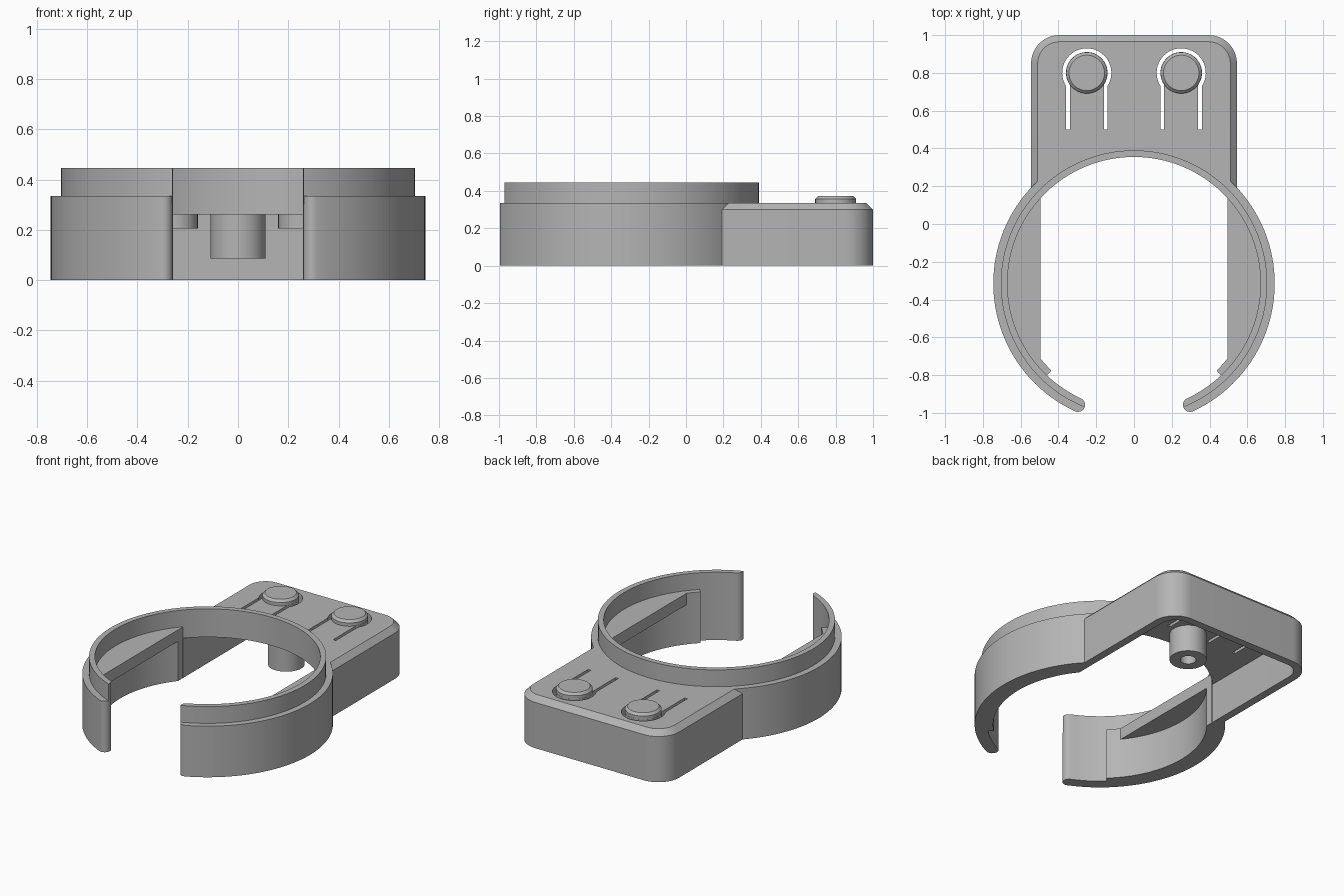
import bpy, bmesh
from math import sin, cos, pi, radians, hypot, atan2

cube = bpy.data.objects.get("Cube")
if cube:
    bpy.data.objects.remove(cube)

grey = bpy.data.materials.new("plain grey")
grey.use_nodes = True
grey.diffuse_color = (0.46, 0.46, 0.46, 1)
grey.node_tree.nodes["Principled BSDF"].inputs["Base Color"].default_value = (0.46, 0.46, 0.46, 1)

CY = -0.315                      # ring centre
R_IN, R_TOP, R_OUT = 0.67, 0.705, 0.745
TOP, UNDER, RIM = 0.335, 0.26, 0.445
WALL = 0.494                     # half width of the hollow


def arc(r, a0, a1, n, cx=0, cy=0):
    """Points on a circle between two angles in degrees."""
    steps = [radians(a0 + (a1 - a0) * i / n) for i in range(n + 1)]
    return [(cx + r * cos(a), cy + r * sin(a)) for a in steps]


def loft(name, layers):
    """Solid through stacked (outline, z) layers."""
    bm = bmesh.new()
    loops = [[bm.verts.new((x, y, z)) for x, y in pts] for pts, z in layers]
    bm.faces.new(loops[0])
    bm.faces.new(loops[-1])
    n = len(loops[0])
    for a, b in zip(loops, loops[1:]):
        for i in range(n):
            j = (i + 1) % n
            bm.faces.new((a[i], a[j], b[j], b[i]))
    return finish(name, bm)


def lathe(name, profile, x, y, n=48):
    """Closed (radius, z) profile turned about a vertical axis."""
    bm = bmesh.new()
    vs = [bm.verts.new((r, 0, z)) for r, z in profile]
    es = [bm.edges.new((vs[i], vs[(i + 1) % len(vs)])) for i in range(len(vs))]
    bmesh.ops.spin(bm, geom=vs + es, axis=(0, 0, 1), cent=(0, 0, 0), angle=2 * pi, steps=n)
    bmesh.ops.remove_doubles(bm, verts=bm.verts, dist=0.0001)
    bmesh.ops.dissolve_degenerate(bm, edges=bm.edges, dist=0.0001)
    bmesh.ops.translate(bm, verts=bm.verts, vec=(x, y, 0))
    return finish(name, bm)


def finish(name, bm):
    bmesh.ops.recalc_face_normals(bm, faces=bm.faces)
    mesh = bpy.data.meshes.new(name)
    bm.to_mesh(mesh)
    bm.free()
    mesh.materials.append(grey)
    ob = bpy.data.objects.new(name, mesh)
    bpy.context.collection.objects.link(ob)
    return ob


def combine(ob, other, op):
    """Apply a boolean and drop the helper."""
    other.hide_render = True
    mod = ob.modifiers.new("cut", 'BOOLEAN')
    mod.operation, mod.object, mod.solver = op, other, 'EXACT'
    bpy.context.view_layer.objects.active = ob
    bpy.ops.object.modifier_apply(modifier=mod.name)
    bpy.data.objects.remove(other)


def smooth(ob):
    bpy.ops.object.select_all(action='DESELECT')
    ob.select_set(True)
    bpy.context.view_layer.objects.active = ob
    bpy.ops.object.shade_smooth_by_angle(angle=radians(25))


def housing(w, y0, y1, r):
    """Rectangle with its two back corners rounded."""
    return ([(-w, y0), (w, y0)] + arc(r, 0, 90, 12, w - r, y1 - r)
            + arc(r, 90, 180, 12, -w + r, y1 - r))


def open_ring(limit):
    """C-shaped band with round tips, trimmed to an outer radius."""
    a0, a1 = -65.2, 245.2
    mid, half = (R_IN + R_OUT) / 2, (R_OUT - R_IN) / 2

    def tip(a, start):
        c = radians(a)
        return arc(half, start, start + 180, 12, mid * cos(c), mid * sin(c))[1:-1]
    pts = (arc(R_OUT, a0, a1, 110) + tip(a1, a1)
           + arc(R_IN, a1, a0, 110) + tip(a0, a0 + 180))
    out = []
    for x, y in pts:
        k = min(1, limit / hypot(x, y))
        out.append((x * k, y * k + CY))
    return out


# Housing with chamfered top, opened where the ring sits
body = loft("holder_body", [(housing(0.545, 0.1, 1, 0.15), 0),
                            (housing(0.545, 0.1, 1, 0.15), 0.30),
                            (housing(0.51, 0.1, 0.965, 0.115), TOP)])
bore = arc(0.70, 0, 360, 96, 0, CY)[:-1]
combine(body, loft("bore", [(bore, -0.1), (bore, 0.6)]), 'DIFFERENCE')

# Wide lower band and narrow upper rim
combine(body, loft("lower_ring", [(open_ring(R_OUT), 0), (open_ring(R_OUT), TOP)]), 'UNION')
combine(body, loft("upper_ring", [(open_ring(R_TOP), 0.3), (open_ring(R_TOP), RIM)]), 'UNION')

# Thickened inner sides and the ledges on them
for side in (1, -1):
    pad = arc(0.635, -46.5, 42, 32) + arc(0.69, 42, -46.5, 32)
    pad = [(side * x, y + CY) for x, y in pad]
    combine(body, loft("side_pad", [(pad, 0), (pad, TOP)]), 'UNION')
    ledge = [(side * x, y + CY) for x, y in arc(0.695, -44.6, 44.6, 32)]
    combine(body, loft("ledge", [(ledge, UNDER), (ledge, TOP)]), 'UNION')

# Hollow underside, and clear space between the ledges
hollow = housing(WALL, -0.3, 0.95, 0.1)
combine(body, loft("hollow", [(hollow, -0.1), (hollow, UNDER)]), 'DIFFERENCE')
gap = [(-WALL, -0.3), (WALL, -0.3), (WALL, 0.13), (-WALL, 0.13)]
combine(body, loft("gap", [(gap, -0.2), (gap, 0.6)]), 'DIFFERENCE')

# Keyhole slots that free the two button tongues
BX, BY = 0.25, 0.80
for x in (-BX, BX):
    ao = 180 / pi * atan2(-0.069, 0.11)
    ai = 180 / pi * atan2(-0.063, 0.09)
    slot = ([(x + 0.11, BY - 0.3)] + arc(0.13, ao, 180 - ao, 40, x, BY)
            + [(x - 0.11, BY - 0.3), (x - 0.09, BY - 0.3)]
            + arc(0.11, 180 - ai, ai, 40, x, BY) + [(x + 0.09, BY - 0.3)])
    combine(body, loft("slot", [(slot, 0.2), (slot, 0.5)]), 'DIFFERENCE')
smooth(body)

# Buttons with pins below
for name, x in (("left_button", BX), ("right_button", -BX)):
    smooth(lathe(name, [(0, 0.205), (0.09, 0.205), (0.09, 0.32), (0.109, 0.32),
                        (0.109, 0.357), (0.094, 0.372), (0, 0.372)], x, BY))

# Hollow screw post under the top plate
smooth(lathe("screw_post", [(0.047, 0.27), (0.047, 0.085), (0.11, 0.085), (0.11, 0.27)], 0, 0.5))
